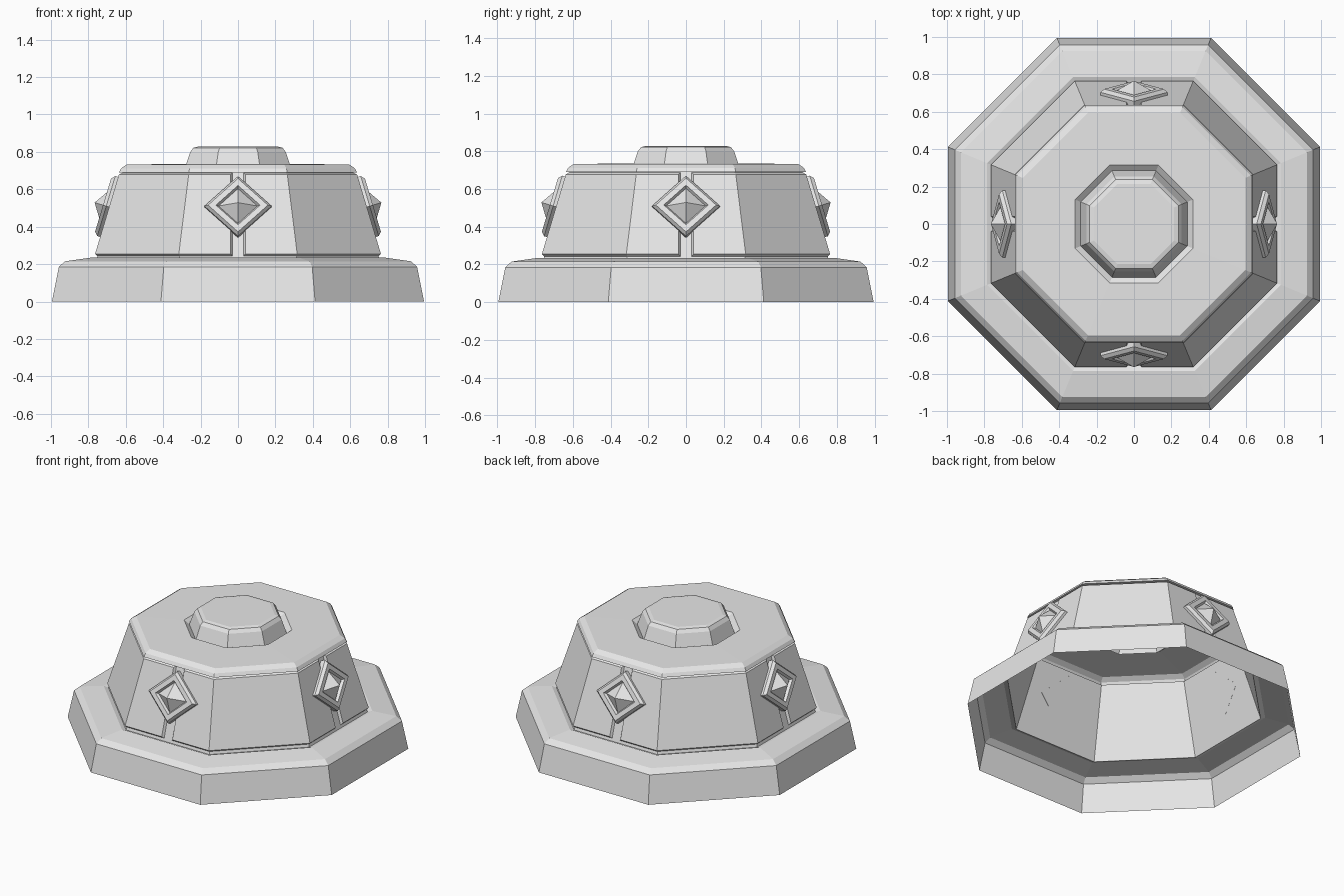
import bpy, bmesh, math
from mathutils import Vector, Matrix

if "Cube" in bpy.data.objects:
    bpy.data.objects.remove(bpy.data.objects["Cube"])

T = math.tan(math.pi / 8)          # half side of an octagon with apothem 1
stone = bpy.data.materials.new("plain grey")
stone.diffuse_color = (0.8, 0.8, 0.8, 1)
stone.use_nodes = True
stone.node_tree.nodes["Principled BSDF"].inputs["Base Color"].default_value = stone.diffuse_color


def finish(name, bm, recalc=False):
    if recalc:
        bmesh.ops.recalc_face_normals(bm, faces=bm.faces)
    me = bpy.data.meshes.new(name)
    bm.to_mesh(me)
    bm.free()
    me.materials.append(stone)
    ob = bpy.data.objects.new(name, me)
    bpy.context.collection.objects.link(ob)
    return ob


def bridge(bm, a, b):
    n = len(a)
    for i in range(n):
        j = (i + 1) % n
        bm.faces.new((a[i], a[j], b[j], b[i]))


def octagon_lathe(name, profile, cap=False):
    """Sweep (apothem, height) points round an octagon with flat front."""
    bm = bmesh.new()
    rings = []
    for r, z in profile:
        c = r / math.cos(math.pi / 8)
        angles = [math.pi / 8 + k * math.pi / 4 for k in range(8)]
        rings.append([bm.verts.new((c * math.cos(a), c * math.sin(a), z)) for a in angles])
    for a, b in zip(rings, rings[1:]):
        bridge(bm, a, b)
    if cap:
        bm.faces.new(rings[-1])
    return finish(name, bm)


def wall(z):
    """Apothem of the sloping wall at height z."""
    return 0.757 - 0.30 * (z - 0.225)


# Open-bottomed stepped shell: base rim, ledge and sloping wall
octagon_lathe("base_rim", [(0.995, 0), (0.958, 0.185), (0.925, 0.215),
                           (0.785, 0.235), (0.757, 0.225)])
octagon_lathe("sloping_wall", [(wall(0.225), 0.225), (wall(0.69), 0.69)])

# Top slab with a bevelled edge, a sunken ring and the central boss
octagon_lathe("top_slab", [(wall(0.69), 0.69), (0.637, 0.69), (0.625, 0.712), (0.595, 0.733),
                           (0.315, 0.735), (0.285, 0.71)])
octagon_lathe("centre_boss", [(0.285, 0.71), (0.255, 0.80), (0.238, 0.822),
                              (0.215, 0.828)], cap=True)


# Raised panels, each wrapping one diagonal corner between two grooves
def panel_loop(bm, z0, z1, gap, lift):
    pts = []
    for z, flip in ((z0, False), (z1, True)):
        r = wall(z) + lift
        row = [(gap, -r, z), (r * T, -r, z), (r, -r * T, z), (r, -gap, z)]
        pts += row[::-1] if flip else row
    return [bm.verts.new(p) for p in pts]


for k in range(4):
    bm = bmesh.new()
    low = panel_loop(bm, 0.243, 0.688, 0.03, 0.0)
    high = panel_loop(bm, 0.255, 0.678, 0.04, 0.016)
    bridge(bm, low, high)
    for i in range(3):
        bm.faces.new((high[i], high[i + 1], high[6 - i], high[7 - i]))
    bmesh.ops.rotate(bm, verts=bm.verts, matrix=Matrix.Rotation(k * math.pi / 2, 3, 'Z'))
    finish(f"wall_panel_{k + 1}", bm)

# Diamond studs: bevelled frame with a pyramid in the middle
tilt = math.atan(0.30)
normal = Vector((0, -math.cos(tilt), math.sin(tilt)))
up = Vector((0, math.sin(tilt), math.cos(tilt)))
side = Vector((1, 0, 0))
centre = Vector((0, -wall(0.505) - 0.014, 0.505))
stud = [(0.180, -0.014), (0.180, 0.018), (0.160, 0.036), (0.118, 0.036), (0.104, 0.020)]

for k in range(4):
    bm = bmesh.new()
    rings = []
    for s, d in stud:
        rings.append([bm.verts.new(centre + normal * d + side * (s * x) + up * (s * 0.93 * y))
                      for x, y in ((1, 0), (0, 1), (-1, 0), (0, -1))])
    for a, b in zip(rings, rings[1:]):
        bridge(bm, a, b)
    tip = bm.verts.new(centre + normal * 0.083)
    for i in range(4):
        bm.faces.new((rings[-1][i], rings[-1][(i + 1) % 4], tip))
    bm.faces.new(rings[0][::-1])
    bmesh.ops.rotate(bm, verts=bm.verts, matrix=Matrix.Rotation(k * math.pi / 2, 3, 'Z'))
    finish(f"diamond_stud_{k + 1}", bm, recalc=True)
